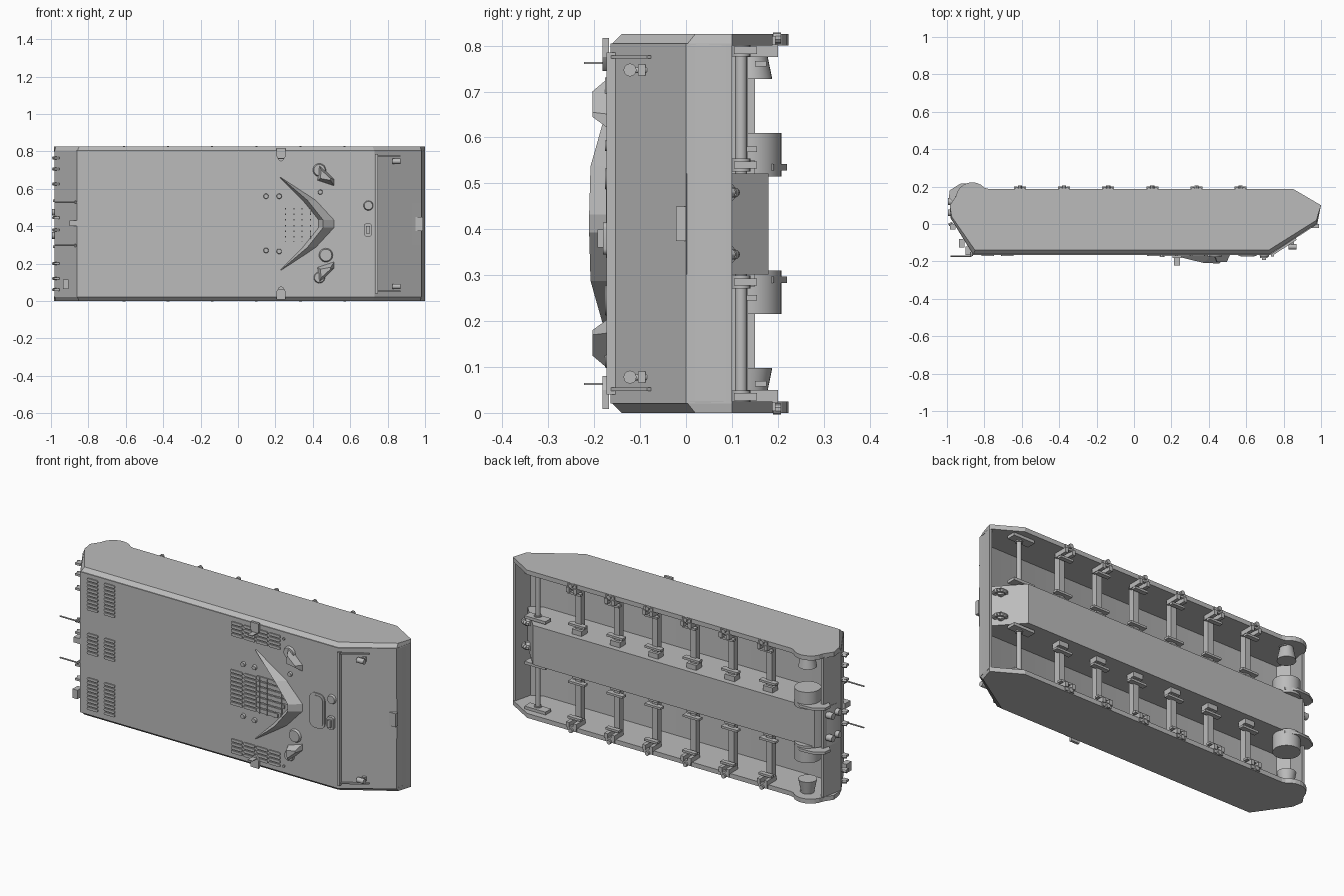
import bpy, bmesh, math
from mathutils import Matrix, Vector

if "Cube" in bpy.data.objects:
    bpy.data.objects.remove(bpy.data.objects["Cube"])

MID = 0.4125          # symmetry plane between the two sides (z)
DECK = -0.165         # deck level (deck faces -y)

steel = bpy.data.materials.new("plain grey")
steel.diffuse_color = (0.5, 0.5, 0.5, 1)
steel.use_nodes = True
steel.node_tree.nodes["Principled BSDF"].inputs["Base Color"].default_value = steel.diffuse_color


def loft(bm, rings):
    """Skin a list of equal-length point rings and cap both ends."""
    vs = [[bm.verts.new(p) for p in r] for r in rings]
    n = len(rings[0])
    for a, b in zip(vs, vs[1:]):
        for i in range(n):
            bm.faces.new((a[i], a[(i + 1) % n], b[(i + 1) % n], b[i]))
    bm.faces.new(vs[0][::-1])
    bm.faces.new(vs[-1])


def side_prism(bm, pts, z0, z1):
    loft(bm, [[(x, y, z) for x, y in pts] for z in (z0, z1)])


def deck_prism(bm, pts, y0, y1):
    loft(bm, [[(x, y, z) for x, z in pts] for y in (y0, y1)])


def box(bm, x0, x1, y0, y1, z0, z1):
    side_prism(bm, [(x0, y0), (x1, y0), (x1, y1), (x0, y1)], z0, z1)


def cyl(bm, a, b, r1, r2=None, n=20):
    a, b = Vector(a), Vector(b)
    d = b - a
    m = Matrix.Translation((a + b) / 2) @ d.to_track_quat('Z', 'Y').to_matrix().to_4x4()
    bmesh.ops.create_cone(bm, cap_ends=True, segments=n, radius1=r1,
                          radius2=r1 if r2 is None else r2, depth=d.length, matrix=m)


def slot(x0, x1, z0, z1, r, n=4):
    """Rounded rectangle outline on the deck plane."""
    out = []
    for cx, cz, s in ((x1 - r, z1 - r, 0), (x0 + r, z1 - r, 1), (x0 + r, z0 + r, 2), (x1 - r, z0 + r, 3)):
        for k in range(n + 1):
            t = (s + k / n) * math.pi / 2
            out.append((cx + r * math.cos(t), cz + r * math.sin(t)))
    return out


def finish(name, bm, mirror=False, angle=30):
    if mirror:
        dup = bmesh.ops.duplicate(bm, geom=bm.verts[:] + bm.edges[:] + bm.faces[:])["geom"]
        for g in dup:
            if isinstance(g, bmesh.types.BMVert):
                g.co.z = 2 * MID - g.co.z
    bmesh.ops.recalc_face_normals(bm, faces=bm.faces)
    me = bpy.data.meshes.new(name)
    bm.to_mesh(me)
    bm.free()
    me.materials.append(steel)
    ob = bpy.data.objects.new(name, me)
    bpy.context.collection.objects.link(ob)
    bpy.ops.object.select_all(action='DESELECT')
    ob.select_set(True)
    bpy.context.view_layer.objects.active = ob
    bpy.ops.object.shade_smooth_by_angle(angle=math.radians(angle))


# Deck shell: deck, glacis, front mudguards and rear plate
bm = bmesh.new()
side_prism(bm, [(-.98, .03), (-.86, DECK), (.73, DECK), (.98, 0), (.985, .03), (1, .10), (.985, .10),
                (.96, 0), (.90, -.03), (-.93, -.03), (-.965, .035), (-.94, .15), (-.955, .15)], .02, .805)
finish("deck_shell", bm)

# Central belly hull between the track bays
bm = bmesh.new()
side_prism(bm, [(-.98, .03), (-.86, -.16), (.73, -.16), (.982, 0), (.82, .18), (-.92, .18), (-.965, .12)], .302, .522)
finish("belly_hull", bm)

# Side skirts with bevelled upper edge and rounded sprocket end
arc = [(-.865 + .088 * math.cos(math.radians(a)), .135 + .088 * math.sin(math.radians(a)))
       for a in range(42, 171, 16)]
low = [(1, .10), (.85, .188), (-.78, .188)] + arc + [(-.985, .10)]
inner = [(-.98, .03), (-.86, DECK), (.73, DECK), (.98, 0)] + low
outer = [(-.975, .04), (-.85, -.14), (.72, -.14), (.975, .02)] + low
bm = bmesh.new()
loft(bm, [[(x, y, z) for x, y in p] for p, z in ((outer, 0), (inner, .025))])
finish("side_skirts", bm, True, 10)

# Axle beams with brackets across the track bays
bm = bmesh.new()
for i in range(6):
    x = -.61 + .236 * i
    box(bm, x - .017, x + .017, .10, .135, .02, .31)
    box(bm, x - .03, x + .03, .10, .15, .275, .305)
    box(bm, x - .05, x + .05, .125, .155, .245, .257)
    for s in (-1, 1):
        box(bm, x + s * .022 - .01, x + s * .022 + .01, .12, .20, .022, .05)
    box(bm, x - .04, x + .04, .15, .175, .058, .07)
    box(bm, x - .027, x + .027, .18, .195, .004, .03)
    cyl(bm, (x, .19, .008), (x, .207, .008), .012, n=10)
finish("axle_beams", bm, True)

# Front idler axles and mounting plates
bm = bmesh.new()
cyl(bm, (.83, .12, .02), (.83, .12, .31), .013)
for z in (.035, .285):
    box(bm, .76, .89, .105, .155, z - .008, z + .008)
    cyl(bm, (.83, .12, z - .014), (.83, .12, z + .014), .02)
finish("idler_axles", bm, True)

# Final drive hubs, outer cones and rear lugs
bm = bmesh.new()
cyl(bm, (-.85, .14, .215), (-.85, .14, .31), .068, n=32)
cyl(bm, (-.85, .14, .02), (-.85, .14, .098), .032, .048, n=28)
cyl(bm, (-.84, .14, -.0), (-.84, .14, .03), .03, n=24)
deck = [(-.80, .10), (-.80, .19), (-.86, .22), (-.93, .215), (-.985, .18), (-.99, .14), (-.96, .11)]
side_prism(bm, deck, .283, .297)
finish("final_drives", bm, True)

# Ventilation louvres on the deck
bm = bmesh.new()
def louvres(xs, w, z0, z1, pitch, h=.006):
    for k in range(int(round((z1 - z0) / pitch))):
        z = z0 + k * pitch
        for x in xs:
            deck_prism(bm, slot(x, x + w, z, z + pitch * .72, pitch * .3), DECK - h, DECK + .004)
for z0, z1 in ((.05, .235), (.36, .475), (.605, .79)):
    louvres((-.815, -.71), .067, z0, z1, .0205)
louvres((.07, .155), .076, .315, .515, .0225)
for z0 in (.045, .70):
    louvres((.075, .153, .231, .309), .07, z0, z0 + .086, .0215)
for k in range(7):
    deck_prism(bm, slot(.235, .425 - .02 * abs(k - 3), .317 + k * .03, .339 + k * .03, .002, 1), DECK - .006, DECK)
for k in range(4):
    box(bm, .25 + k * .045, .256 + k * .045, DECK - .009, DECK, .315, .515)
finish("deck_louvres", bm)

# V-shaped splash guard
bm = bmesh.new()
secs = [(-.248, .222, .228, .232, .008), (-.125, .345, .372, .42, .043), (-.02, .43, .455, .517, .046),
        (.02, .43, .455, .517, .046), (.125, .345, .372, .42, .043), (.248, .222, .228, .232, .008)]
loft(bm, [[(a, DECK + .003, MID + dz), (r, DECK - h, MID + dz), (o, DECK + .003, MID + dz)]
          for dz, a, r, o, h in secs])
finish("splash_guard", bm, angle=10)

# Small wedge deflectors beside the guard
bm = bmesh.new()
base = [(.43, .735), (.515, .65), (.515, .615), (.425, .645)]
peak = [(.445, .70), (.495, .655), (.495, .645), (.44, .655)]
loft(bm, [[(x, DECK + .002, z) for x, z in base], [(x, DECK - .039, z) for x, z in peak]])
finish("wedge_deflectors", bm, True, 10)

# Rounded side tabs and marker plates
bm = bmesh.new()
deck_prism(bm, [(.205, .008), (.255, .008), (.255, .05), (.243, .07), (.23, .08), (.217, .07), (.205, .05)], -.182, -.168)
box(bm, .215, .245, -.222, -.16, .061, .065)
cyl(bm, (.40, DECK, .057), (.40, DECK - .008, .057), .007)
finish("side_tabs", bm, True)

# Driver hatch, caps and periscope
bm = bmesh.new()
deck_prism(bm, slot(.56, .655, .325, .52, .035, 6), DECK - .006, DECK)
deck_prism(bm, slot(.57, .645, .337, .508, .028, 6), DECK - .009, DECK)
for x, z, r in ((.697, .51, .026), (.47, .245, .037), (.435, .125, .03), (.435, .70, .035), (.22, .56, .014),
                (.15, .56, .014), (.22, .265, .014), (.15, .27, .014), (.44, .582, .013)):
    cyl(bm, (x, DECK, z), (x, DECK - .012, z), r, r * .85, 24)
deck_prism(bm, slot(.675, .715, .345, .415, .012), DECK - .016, DECK)
box(bm, .685, .705, DECK - .028, DECK, .36, .40)
finish("driver_hatch_and_caps", bm)

# Glacis rim and hinge strip
bm = bmesh.new()
box(bm, .732, .748, DECK - .008, DECK + .02, .04, .785)
for z in (.048, .772):
    side_prism(bm, [(.74, DECK - .004), (.87, -.085), (.86, -.068), (.74, DECK + .012)], z, z + .007)
finish("glacis_rim", bm)

# Headlights with brackets
bm = bmesh.new()
cyl(bm, (.825, -.122, .078), (.868, -.122, .078), .014)
cyl(bm, (.845, -.125, .078), (.845, -.085, .078), .007)
box(bm, .838, .856, -.105, -.088, .066, .09)
finish("headlights", bm, True)

# Front tow hooks and nose block
bm = bmesh.new()
for k in range(9):
    t0, t1 = (math.radians(-100 + 25 * (k + j)) for j in (0, 1))
    f = lambda t: (.915 + .03 * math.cos(t), .08 + .027 * math.sin(t), .345)
    cyl(bm, f(t0), f(t1), .011, n=12)
cyl(bm, (.89, .06, .345), (.925, .095, .345), .02)
box(bm, .885, .925, .07, .105, .335, .355)
finish("front_tow_hooks", bm, True)
bm = bmesh.new()
box(bm, .95, .988, -.022, 0, .375, .45)
finish("nose_block", bm)

# Rear fittings: cable rods, lamps, hooks
bm = bmesh.new()
cyl(bm, (-.98, -.172, .297), (-.87, -.172, .297), .004, n=10)
cyl(bm, (-.87, -.172, .297), (-.87, -.15, .297), .008, n=12)
for z in (.06, .12, .20, .38):
    box(bm, -.985, -.955, -.03, 0, z - .006, z + .006)
    cyl(bm, (-.97, .005, z), (-.99, -.005, z), .008, n=12)
for y in (.06, .12):
    cyl(bm, (-.955, y, .35), (-.995, y, .35), .018, n=16)
finish("rear_fittings", bm, True)
bm = bmesh.new()
box(bm, -.935, -.905, -.125, -.08, .065, .115)
box(bm, -.90, -.86, -.165, -.12, .40, .43)
finish("rear_boxes", bm)
